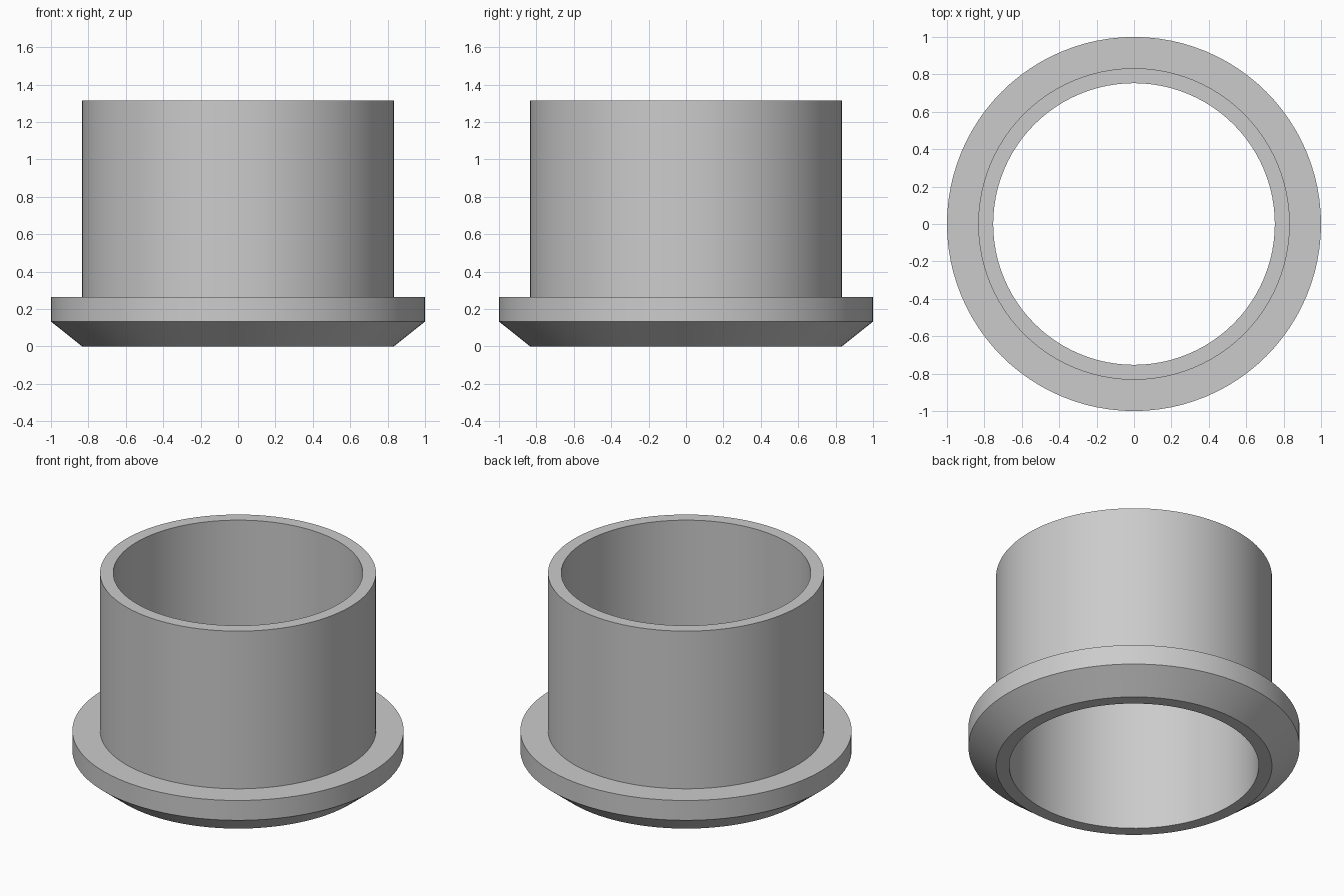
import bpy
import bmesh
import math

cube = bpy.data.objects.get("Cube")
if cube:
    bpy.data.objects.remove(cube, do_unlink=True)

SEGMENTS = 96
BORE, TUBE, FLANGE = 0.753, 0.833, 1.0
CHAMFER_TOP, FLANGE_TOP, HEIGHT = 0.133, 0.265, 1.315

# Plain grey material
grey = bpy.data.materials.new("plain grey")
grey.use_nodes = True
colour = (0.6, 0.6, 0.6, 1)
grey.diffuse_color = colour
grey.node_tree.nodes["Principled BSDF"].inputs["Base Color"].default_value = colour

# Closed wall section (radius, height): chamfered flange, tube, straight bore
section = [
    (BORE, 0), (TUBE, 0), (FLANGE, CHAMFER_TOP), (FLANGE, FLANGE_TOP),
    (TUBE, FLANGE_TOP), (TUBE, HEIGHT), (BORE, HEIGHT),
]

# Revolve the section around the z axis
bm = bmesh.new()
verts = [bm.verts.new((r, 0, z)) for r, z in section]
edges = [bm.edges.new((a, b)) for a, b in zip(verts, verts[1:] + verts[:1])]
bmesh.ops.spin(bm, geom=verts + edges, cent=(0, 0, 0), axis=(0, 0, 1),
               angle=math.tau, steps=SEGMENTS, use_merge=False)
bmesh.ops.remove_doubles(bm, verts=bm.verts[:], dist=0.0005)
bmesh.ops.recalc_face_normals(bm, faces=bm.faces[:])
mesh = bpy.data.meshes.new("flanged_sleeve")
bm.to_mesh(mesh)
bm.free()

# Flanged sleeve, smooth around with crisp rims
sleeve = bpy.data.objects.new("flanged_sleeve", mesh)
mesh.materials.append(grey)
bpy.context.collection.objects.link(sleeve)
bpy.ops.object.select_all(action="DESELECT")
sleeve.select_set(True)
bpy.context.view_layer.objects.active = sleeve
bpy.ops.object.shade_smooth_by_angle(angle=math.radians(25))
